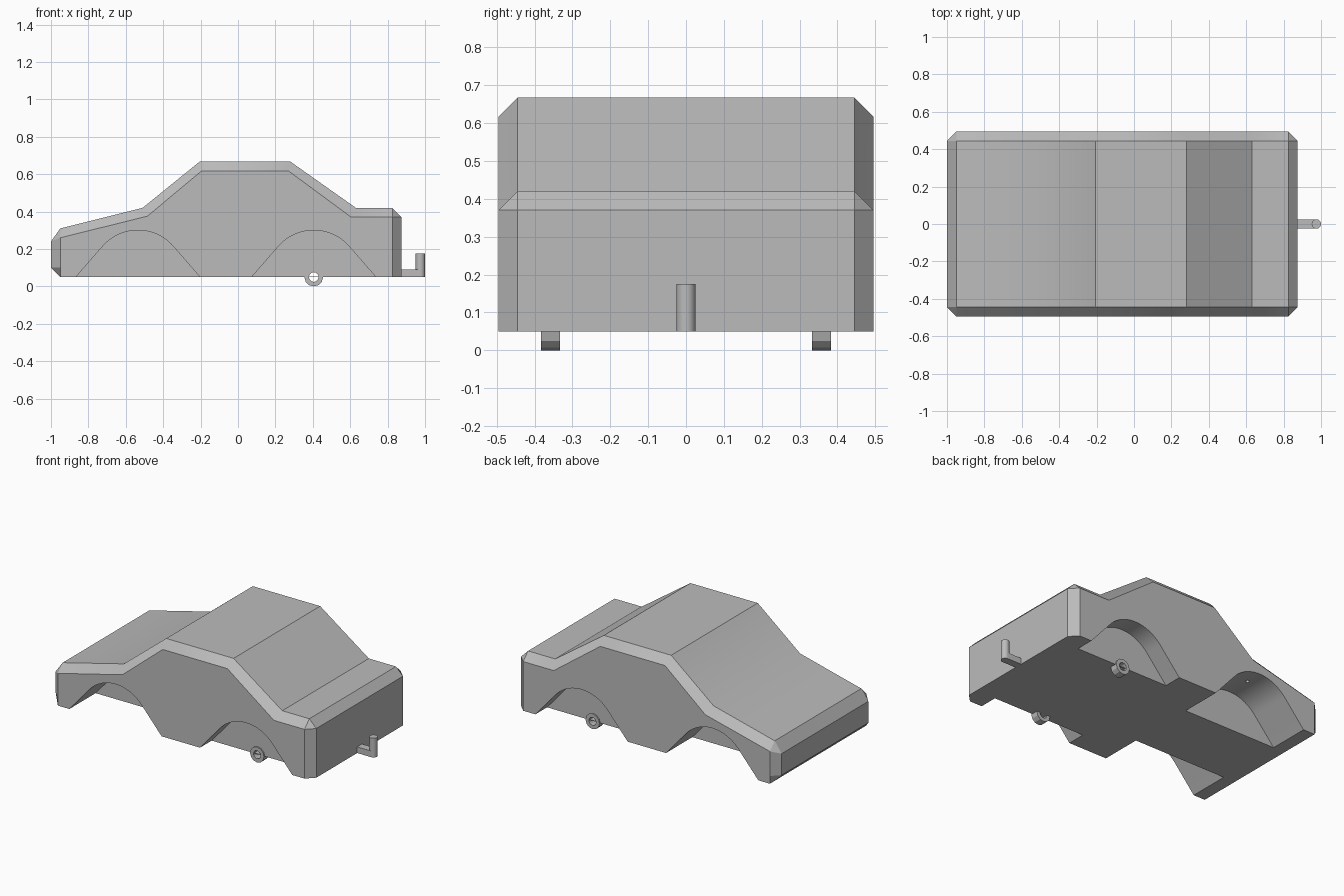
import bpy, bmesh, math

if "Cube" in bpy.data.objects:
    bpy.data.objects.remove(bpy.data.objects["Cube"])

grey = bpy.data.materials.new("light_grey")
grey.use_nodes = True
COLOUR = (0.5, 0.5, 0.5, 1)
grey.diffuse_color = COLOUR
grey.node_tree.nodes["Principled BSDF"].inputs["Base Color"].default_value = COLOUR

FLOOR = 0.05
HALF = 0.495
BEVEL = 0.05
ARCH_R = 0.25
FRONT_X, REAR_X = -0.535, 0.405


def loft(name, sections):
    """Solid through (y, [(x, z), ...]) sections, capped at both ends."""
    bm = bmesh.new()
    rings = [[bm.verts.new((x, y, z)) for x, z in pts] for y, pts in sections]
    n = len(rings[0])
    for a, b in zip(rings, rings[1:]):
        for i in range(n):
            j = (i + 1) % n
            bm.faces.new((a[i], a[j], b[j], b[i]))
    bm.faces.new(rings[0])
    bm.faces.new(rings[-1])
    bmesh.ops.remove_doubles(bm, verts=bm.verts, dist=1e-5)
    bmesh.ops.recalc_face_normals(bm, faces=bm.faces)
    mesh = bpy.data.meshes.new(name)
    bm.to_mesh(mesh)
    bm.free()
    mesh.materials.append(grey)
    obj = bpy.data.objects.new(name, mesh)
    bpy.context.collection.objects.link(obj)
    return obj


def prism(name, pts, y0, y1):
    return loft(name, [(y0, pts), (y1, pts)])


def circle(x, z, r, sides):
    return [(x + r * math.sin(math.tau * i / sides), z - r * math.cos(math.tau * i / sides))
            for i in range(sides)]


def combine(obj, other, operation="DIFFERENCE"):
    """Apply a boolean and remove the helper object."""
    other.hide_render = True
    mod = obj.modifiers.new("combine", "BOOLEAN")
    mod.operation, mod.solver, mod.object = operation, "EXACT", other
    activate(obj)
    bpy.ops.object.modifier_apply(modifier=mod.name)
    bpy.data.objects.remove(other)


def activate(obj):
    bpy.ops.object.select_all(action="DESELECT")
    obj.select_set(True)
    bpy.context.view_layer.objects.active = obj


def smooth(obj):
    activate(obj)
    bpy.ops.object.shade_smooth_by_angle(angle=math.radians(29))


# Body shell: full profile across the middle, smaller profile on the side faces
outer = [(-0.95, FLOOR), (-1, 0.1), (-1, 0.24), (-0.95, 0.31), (-0.51, 0.42),
         (-0.205, 0.667), (0.28, 0.667), (0.63, 0.42), (0.825, 0.42),
         (0.875, 0.37), (0.875, FLOOR)]
inner = [(-0.95, FLOOR), (-0.95, 0.1), (-0.95, 0.26), (-0.95, 0.26), (-0.485, 0.375),
         (-0.195, 0.617), (0.27, 0.617), (0.605, 0.37), (0.825, 0.37),
         (0.825, 0.37), (0.825, FLOOR)]
body = loft("car_body", [(-HALF, inner), (BEVEL - HALF, outer),
                         (HALF - BEVEL, outer), (HALF, inner)])

# Wheel arches: round top with straight tangent flares down to the floor
flare = 0.332
start = math.acos(ARCH_R / flare)
steps = 24
angles = [start + (math.pi - 2 * start) * i / steps for i in range(steps + 1)]
for cx, depth_y in ((FRONT_X, 0.225), (REAR_X, 0.375)):
    slope = 0.05 / math.tan(start)
    low = FLOOR - 0.05
    arch = [(cx + flare + 0.05 * math.tan(start), low), (cx + flare, FLOOR)]
    arch += [(cx + ARCH_R * math.cos(a), FLOOR + ARCH_R * math.sin(a)) for a in angles]
    arch += [(cx - flare, FLOOR), (cx - flare - 0.05 * math.tan(start), low)]
    for side in (-1, 1):
        combine(body, prism("arch_cutter", arch, side * depth_y, side * 0.6))

# Rear axle tunnel just above the floor skin
tunnel = [(x, max(z, FLOOR + 0.003)) for x, z in circle(REAR_X, FLOOR, 0.028, 24)
          if z > FLOOR - 0.001]
combine(body, prism("axle_cutter", tunnel, -0.45, 0.45))

# Small vertical pin holes in the front arches
for side in (-1, 1):
    bpy.ops.mesh.primitive_cylinder_add(vertices=12, radius=0.012, depth=0.12,
                                        location=(FRONT_X, side * 0.385, 0.29))
    combine(body, bpy.context.object)
smooth(body)

# Rear axle rings
for side, label in ((-1, "right"), (1, "left")):
    a, b = sorted((side * 0.333, side * 0.383))
    ring = prism("axle_ring_" + label, circle(REAR_X, FLOOR, 0.05, 12), a, b)
    combine(ring, prism("ring_cutter", circle(REAR_X, FLOOR, 0.026, 12), a - 0.1, b + 0.1))

# Tow hook: flat arm with an upright round pin
hook = prism("tow_hook", [(0.87, FLOOR), (0.975, FLOOR), (0.975, 0.09), (0.87, 0.09)],
             -0.025, 0.025)
bpy.ops.mesh.primitive_cylinder_add(vertices=32, radius=0.025, depth=0.125,
                                    location=(0.975, 0, FLOOR + 0.0625))
combine(hook, bpy.context.object, "UNION")
smooth(hook)
